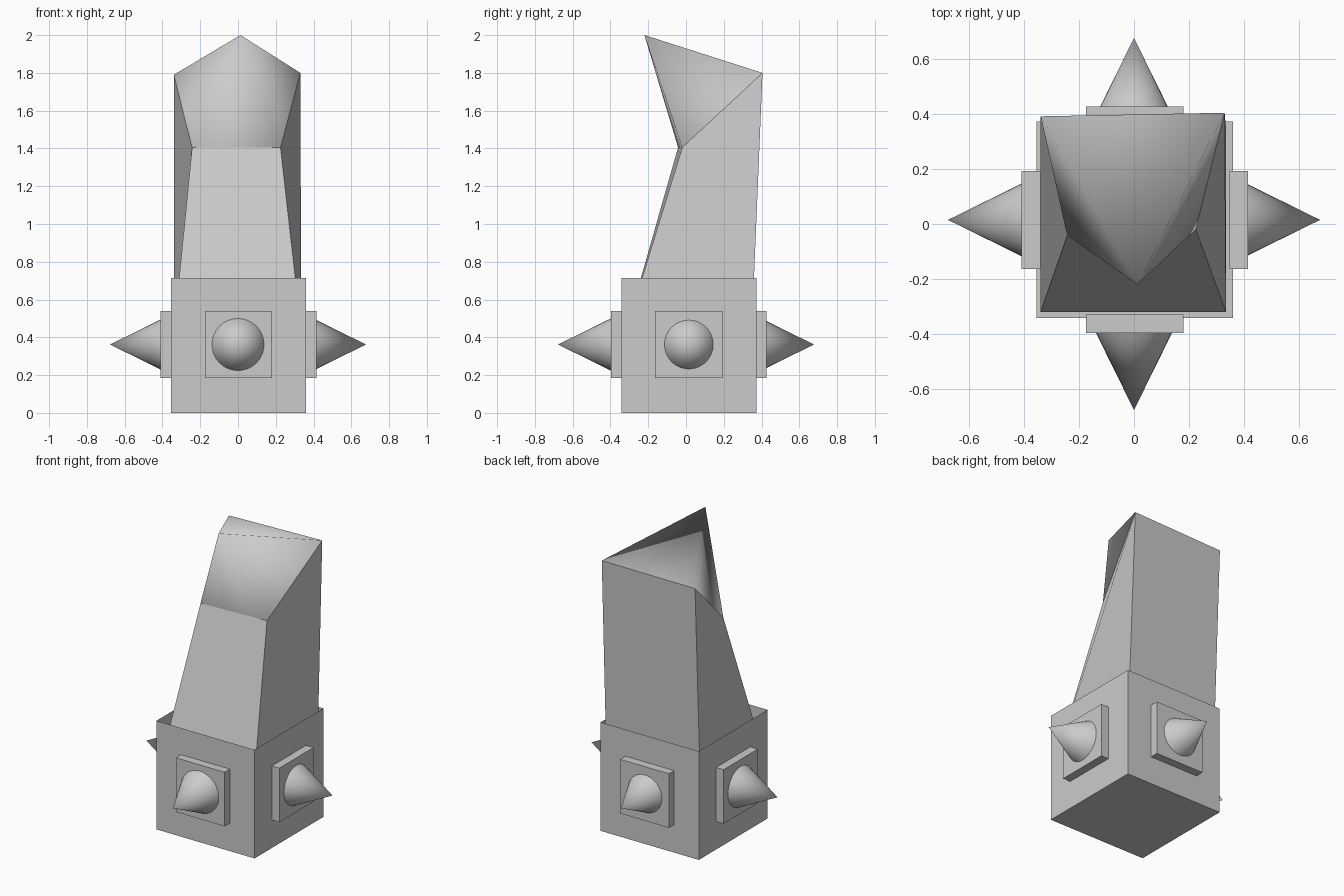
import bpy, bmesh
from math import pi
from mathutils import Matrix, Vector

if "Cube" in bpy.data.objects:
    bpy.data.objects.remove(bpy.data.objects["Cube"])


def make_object(name, bm):
    bmesh.ops.recalc_face_normals(bm, faces=bm.faces)
    mesh = bpy.data.meshes.new(name)
    bm.to_mesh(mesh)
    bm.free()
    obj = bpy.data.objects.new(name, mesh)
    bpy.context.collection.objects.link(obj)
    return obj


def box(bm, center, size, rot=Matrix()):
    m = rot @ Matrix.Translation(center) @ Matrix.Diagonal((*size, 1))
    return bmesh.ops.create_cube(bm, size=1, matrix=m)


CX, CY, H = 0.003, 0.015, 0.715

# Open-topped square socket
bm = bmesh.new()
box(bm, (CX, CY, H / 2), (H, H, H))
lid = max(bm.faces, key=lambda f: f.calc_center_median().z)
bmesh.ops.delete(bm, geom=[lid], context='FACES_ONLY')
for f in bm.faces:
    if f.normal.dot(f.calc_center_median() - Vector((CX, CY, H / 2))) < 0:
        f.normal_flip()
make_object("socket_box", bm)

# Tapered, leaning shaft: corners front left, front right, back right, back left
bottom = [(-0.34, -0.32, 0.43), (0.335, -0.32, 0.43), (0.335, 0.348, 0.43), (-0.34, 0.335, 0.43)]
top = [(-0.243, -0.042, 1.405), (0.225, -0.02, 1.405), (0.33, 0.405, 1.8), (-0.34, 0.392, 1.79)]
bm = bmesh.new()
lower = [bm.verts.new(p) for p in bottom]
upper = [bm.verts.new(p) for p in top]
bm.faces.new(lower[::-1])
bm.faces.new(upper)
for i in range(4):
    j = (i + 1) % 4
    bm.faces.new((lower[i], lower[j], upper[j], upper[i]))
make_object("shaft", bm)

# Skewed four-sided point on the shaft, smooth across its sides
bm = bmesh.new()
ring = [bm.verts.new(p) for p in top]
apex = bm.verts.new((0.013, -0.22, 2.0))
for i in range(4):
    bm.faces.new((ring[i], ring[(i + 1) % 4], apex)).smooth = True
make_object("blade_tip", bm)

# Plate and spike on each side of the socket
for k, side in enumerate(("right", "back", "left", "front")):
    turn = Matrix.Translation((CX, CY, 0.362)) @ Matrix.Rotation(k * pi / 2, 4, 'Z')
    bm = bmesh.new()
    box(bm, (0.378, 0, 0), (0.068, 0.356, 0.356), turn)
    make_object(side + "_plate", bm)

    turn = Matrix.Translation((0, 0 if k % 2 else CY, 0.362)) @ Matrix.Rotation(k * pi / 2, 4, 'Z')
    bm = bmesh.new()
    m = turn @ Matrix.Translation((0.5375, 0, 0)) @ Matrix.Rotation(pi / 2, 4, 'Y')
    bmesh.ops.create_cone(bm, cap_ends=True, segments=32, radius1=0.138, radius2=0,
                          depth=0.28, matrix=m)
    spike = make_object(side + "_spike", bm)
    for p in spike.data.polygons:
        p.use_smooth = len(p.vertices) < 5
    for e in spike.data.edges:
        if all(abs(spike.data.vertices[v].co.xy[k % 2]) < 0.45 for v in e.vertices):
            e.use_edge_sharp = True
